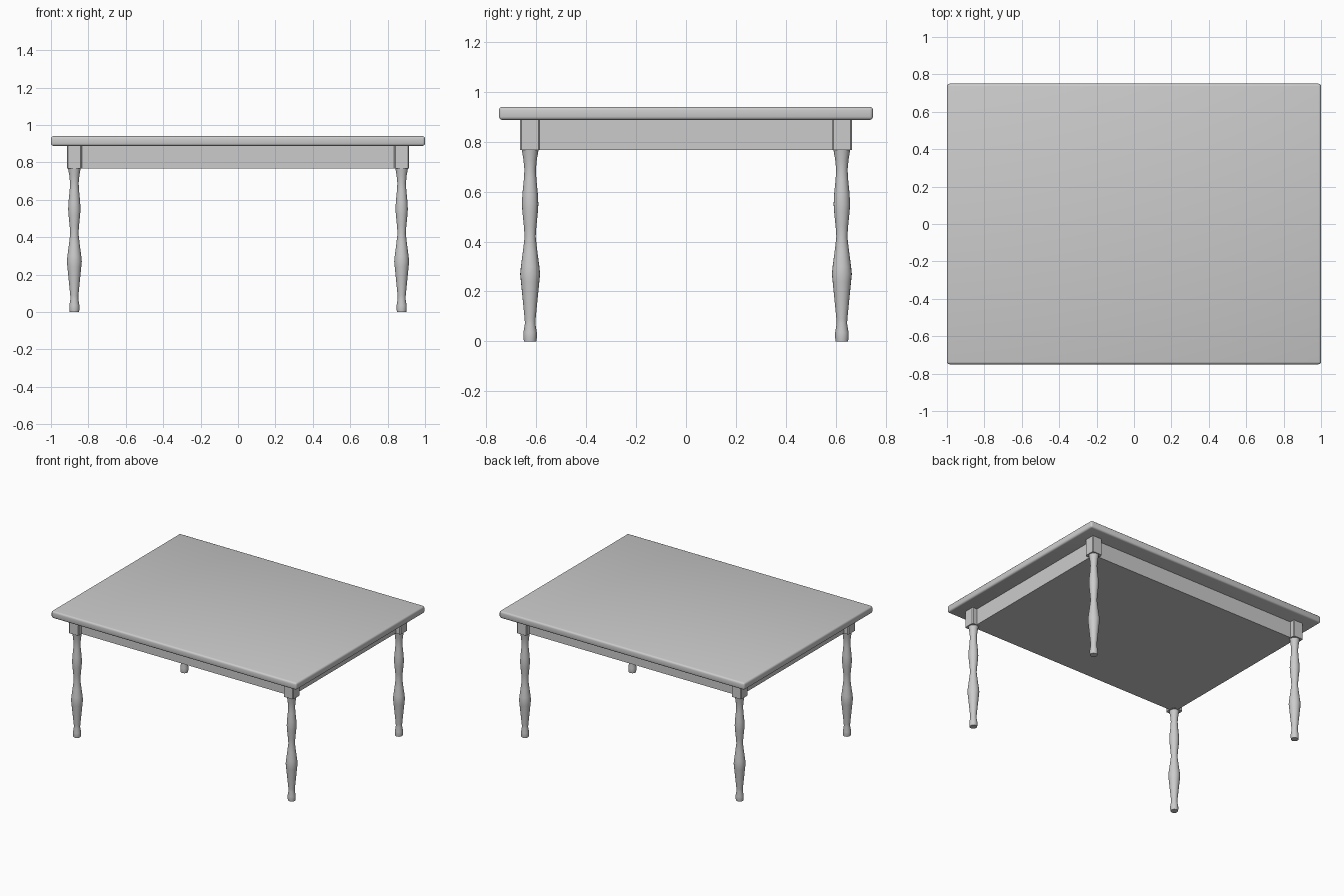
import bpy, bmesh, math

if "Cube" in bpy.data.objects:
    bpy.data.objects.remove(bpy.data.objects["Cube"])

grey = bpy.data.materials.new("light_grey")
grey.diffuse_color = (0.6, 0.6, 0.6, 1)
grey.use_nodes = True
grey.node_tree.nodes["Principled BSDF"].inputs["Base Color"].default_value = grey.diffuse_color


def finish(name, bm, angle):
    mesh = bpy.data.meshes.new(name)
    bmesh.ops.recalc_face_normals(bm, faces=bm.faces[:])
    bm.to_mesh(mesh)
    bm.free()
    mesh.materials.append(grey)
    ob = bpy.data.objects.new(name, mesh)
    bpy.context.collection.objects.link(ob)
    bpy.ops.object.select_all(action='DESELECT')
    ob.select_set(True)
    bpy.context.view_layer.objects.active = ob
    bpy.ops.object.shade_smooth_by_angle(angle=math.radians(angle))
    return ob


def box(name, centre, half_x, half_y, z0, z1, bevel=0, segments=1, upright_only=False):
    bm = bmesh.new()
    bmesh.ops.create_cube(bm, size=2)
    for v in bm.verts:
        v.co = (centre[0] + v.co.x * half_x, centre[1] + v.co.y * half_y,
                z0 if v.co.z < 0 else z1)
    if bevel:
        edges = [e for e in bm.edges if not upright_only
                 or abs(e.verts[0].co.z - e.verts[1].co.z) > 0.01]
        bmesh.ops.bevel(bm, geom=edges, offset=bevel, segments=segments,
                        profile=0.5, affect='EDGES')
    return finish(name, bm, 35)


def turned(name, centre, profile, sides=20):
    bm = bmesh.new()
    rings = []
    for r, z in profile:
        rings.append([bm.verts.new((centre[0] + r * math.cos(2 * math.pi * i / sides),
                                    centre[1] + r * math.sin(2 * math.pi * i / sides), z))
                      for i in range(sides)])
    for a, b in zip(rings, rings[1:]):
        for i in range(sides):
            j = (i + 1) % sides
            bm.faces.new((a[i], a[j], b[j], b[i]))
    bm.faces.new(rings[0][::-1])
    bm.faces.new(rings[-1])
    return finish(name, bm, 40)


# Rounded slab
box("table_top", (0, 0), 1.0, 0.75, 0.888, 0.94, 0.013, 3)

# Apron body set back from the corner blocks
box("apron", (0, 0), 0.878, 0.628, 0.768, 0.89)

# Turned leg outline: radius, height
leg_profile = [(0.025, 0), (0.027, 0.015), (0.027, 0.035), (0.021, 0.07), (0.022, 0.09),
               (0.030, 0.17), (0.037, 0.24), (0.040, 0.27), (0.037, 0.30), (0.029, 0.36),
               (0.022, 0.42), (0.025, 0.46), (0.031, 0.52), (0.033, 0.55), (0.031, 0.59),
               (0.025, 0.65), (0.023, 0.69), (0.027, 0.73), (0.034, 0.77)]

# Four corner blocks with a turned leg under each
for sx, side in ((-1, "left"), (1, "right")):
    for sy, end in ((-1, "front"), (1, "back")):
        c = (sx * 0.875, sy * 0.625)
        box(f"{end}_{side}_leg_block", c, 0.04, 0.04, 0.767, 0.889, 0.006, 1, True)
        turned(f"{end}_{side}_leg", c, leg_profile)
